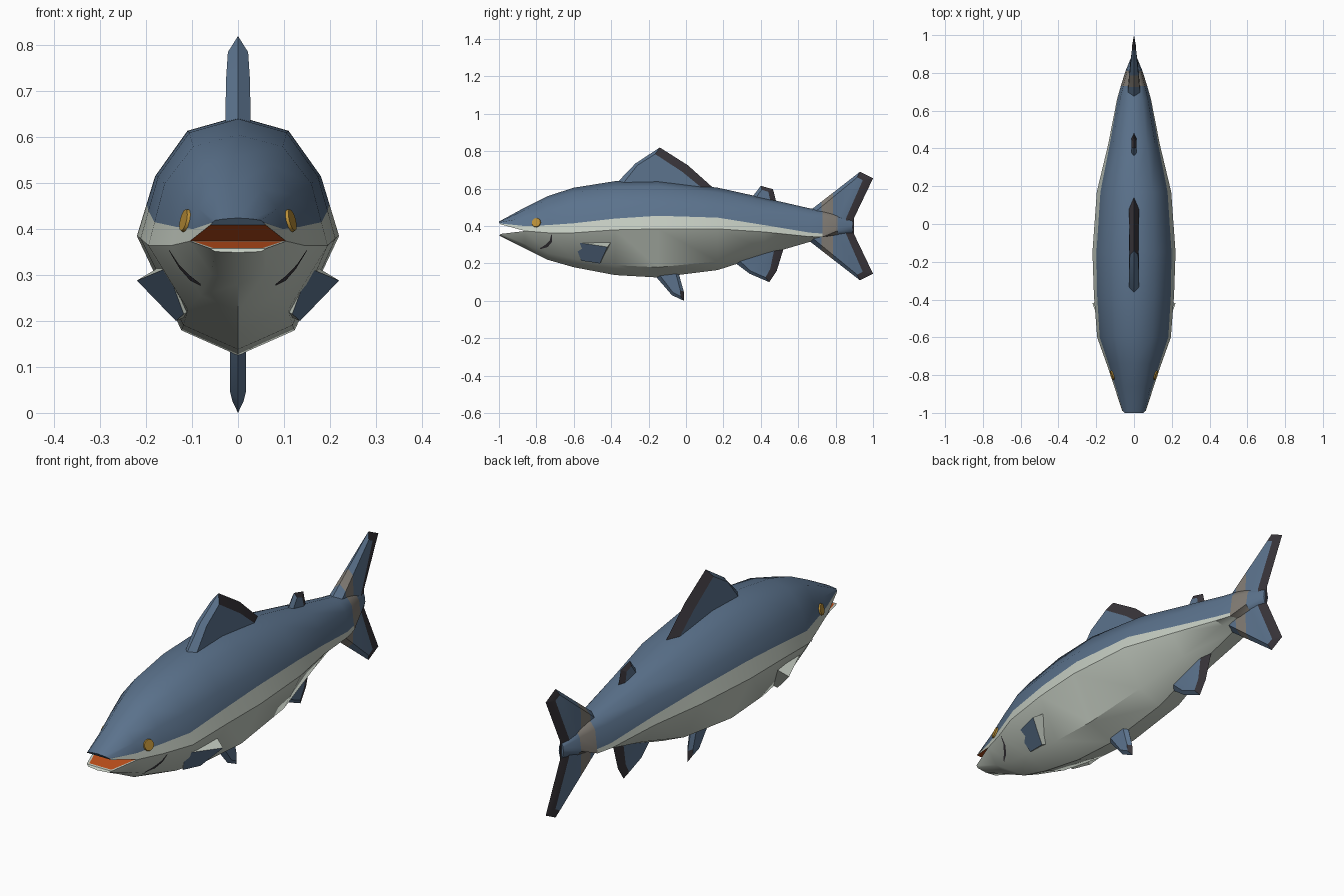
import bpy, bmesh, math
from mathutils import Vector

if "Cube" in bpy.data.objects:
    bpy.data.objects.remove(bpy.data.objects["Cube"])

def material(name, rgb):
    m = bpy.data.materials.new(name)
    m.diffuse_color = (*rgb, 1)
    m.use_nodes = True
    m.node_tree.nodes["Principled BSDF"].inputs["Base Color"].default_value = m.diffuse_color
    return m

MATS = [material("slate_blue", (0.105, 0.17, 0.265)),
        material("pale_belly", (0.56, 0.61, 0.54)),
        material("charcoal", (0.04, 0.035, 0.042)),
        material("grey_brown", (0.22, 0.20, 0.175)),
        material("amber", (0.50, 0.28, 0.04)),
        material("mouth_orange", (0.55, 0.085, 0.012))]
BLUE, PALE, DARK, BAND, AMBER, ORANGE = range(6)

def finish(name, bm, angle=35):
    bmesh.ops.recalc_face_normals(bm, faces=bm.faces)
    me = bpy.data.meshes.new(name)
    bm.to_mesh(me)
    bm.free()
    for m in MATS:
        me.materials.append(m)
    me.shade_smooth()
    me.set_sharp_from_angle(angle=math.radians(angle))
    ob = bpy.data.objects.new(name, me)
    bpy.context.collection.objects.link(ob)
    return ob

def face(bm, verts, mat):
    f = bm.faces.new(verts)
    f.material_index = mat
    return f

# ---- body: lofted 12-point rings, with one ring line on the colour boundary
# y, top z, bottom z, half width, colour boundary z
STATIONS = [(-.86, .50, .28, .105, .40), (-.74, .56, .22, .145, .405),
            (-.60, .605, .18, .195, .415), (-.38, .64, .138, .212, .44),
            (-.15, .645, .125, .22, .455), (.17, .605, .165, .197, .445),
            (.42, .55, .245, .137, .405), (.66, .495, .315, .09, .365),
            (.73, .485, .33, .07, .36), (.81, .465, .34, .045, .39),
            (.89, .43, .36, .012, .40)]

def half_section(y, top, bot, w, line):
    h = top - bot
    up, mid = .75, min(.5, (line - bot) / h - .12)
    cf = (line - bot) / h
    cx = 1 - .18 * (cf - mid) / (up - mid)
    pts = [(0, 1), (.5, .94), (.82, up), (cx, cf), (1, mid), (.56, .105), (0, 0)]
    return [(x * w, y, bot + f * h) for x, f in pts]

def ring(bm, half):
    pts = half + [(-x, y, z) for x, y, z in half[-2:0:-1]]
    return [bm.verts.new(p) for p in pts]

bm = bmesh.new()
rings = [ring(bm, half_section(*s)) for s in STATIONS]
for i, (a, b) in enumerate(zip(rings, rings[1:])):
    y = (STATIONS[i][0] + STATIONS[i + 1][0]) / 2
    for j in range(12):
        k = j if j < 6 else 11 - j
        mat = BLUE if k < 3 else PALE
        if y > .73:
            mat = BAND if y < .81 else BLUE
        n = (j + 1) % 12
        face(bm, (a[j], a[n], b[n], b[j]), mat)
face(bm, rings[-1], BLUE)

# jaws: upper and lower halves of the first ring run forward to separate tips
r = rings[0]
upper_half = [(0, -1, .424), (.03, -1, .422), (.05, -1, .419), (.056, -.995, .414), (.06, -.99, .409)]
lower_half = [(.062, -.99, .358), (.05, -.995, .351), (0, -1, .349)]
upper = [bm.verts.new((-x, y, z)) for x, y, z in upper_half[:0:-1]] + [bm.verts.new(p) for p in upper_half]
lower = [bm.verts.new(p) for p in lower_half] + [bm.verts.new((-x, y, z)) for x, y, z in lower_half[1::-1]]
upper_root = [r[i % 12] for i in range(8, 17)]
lower_root = r[4:9]
for j in range(8):
    face(bm, (upper[j], upper[j + 1], upper_root[j + 1], upper_root[j]), PALE if j in (0, 7) else BLUE)
for j in range(4):
    face(bm, (lower[j], lower[j + 1], lower_root[j + 1], lower_root[j]), PALE)
face(bm, upper, BLUE)
face(bm, lower, PALE)
# mouth lining, inset to leave lips
roof = face(bm, (upper[0], upper[-1], r[4], r[8]), ORANGE)
floor = face(bm, (lower[0], lower[-1], r[8], r[4]), ORANGE)
for f, lip in ((roof, DARK), (floor, PALE)):
    for g in bmesh.ops.inset_region(bm, faces=[f], thickness=.012)["faces"]:
        g.material_index = lip
    f.material_index = ORANGE
body = finish("body", bm, 40)

# ---- fins: sharp outline at x = 0 around a thick inner panel
def fin(name, outline, inner, dark, flip=None, band=False):
    z_of = (lambda z: flip - z) if flip else (lambda z: z)
    bm = bmesh.new()
    edge = [bm.verts.new((0, y, z_of(z))) for y, z in outline]
    n = len(outline)
    for s in (1, -1):
        panel = [bm.verts.new((s * t, y, z_of(z))) for y, z, t in inner]
        face(bm, panel, BLUE)
        for i in range(n):
            k = (i + 1) % n
            face(bm, (edge[i], edge[k], panel[k], panel[i]), DARK if i in dark else BLUE)
    if band:
        for y in (.725, .785):
            bmesh.ops.bisect_plane(bm, geom=bm.verts[:] + bm.edges[:] + bm.faces[:],
                                   plane_co=(0, y, 0), plane_no=(0, 1, 0))
        for f in bm.faces:
            if .725 < f.calc_center_median().y < .785:
                f.material_index = BAND
    return finish(name, bm, 20)

fin("dorsal_fin",
    [(-.38, .62), (-.27, .735), (-.14, .82), (.01, .725), (.15, .60)],
    [(-.35, .61, .028), (-.26, .725, .026), (-.165, .785, .022), (-.02, .69, .025), (.09, .60, .026)], {2, 3})
fin("adipose_fin",
    [(.35, .55), (.40, .615), (.465, .597), (.485, .52)],
    [(.365, .54, .014), (.405, .595, .012), (.44, .583, .012), (.455, .52, .014)], {1, 2})
fin("anal_fin",
    [(.26, .205), (.34, .145), (.445, .10), (.485, .16), (.525, .29)],
    [(.28, .22, .02), (.345, .16, .018), (.425, .125, .014), (.45, .17, .014), (.475, .29, .018)], {2, 3})
fin("pelvic_fin",
    [(-.17, .14), (-.075, .03), (-.01, 0), (-.012, .05), (-.04, .15)],
    [(-.15, .15, .018), (-.07, .045, .017), (-.03, .025, .012), (-.03, .055, .014), (-.055, .15, .017)], {2})
tail_edge = [(.64, .465), (.93, .69), (1.0, .655), (.897, .44), (.897, .38), (.70, .38)]
tail_panel = [(.665, .455, .035), (.915, .66, .012), (.945, .645, .01), (.855, .44, .016), (.855, .38, .018), (.72, .38, .04)]
for side, flip in (("upper", None), ("lower", .80)):
    fin("tail_" + side + "_lobe", tail_edge, tail_panel, {1, 2, 3}, flip, True)

# ---- paired details on both sides of the head
def on_body(y, z, s):
    hit, loc, nor, _ = body.ray_cast(Vector((s, y, z)), Vector((-s, 0, 0)))
    return loc, nor

bpy.context.view_layer.update()
for s, side in ((1, "right"), (-1, "left")):
    # pectoral fin: flap hinged at the front, raised at the back
    front = [(.155, -.60, .315), (.22, -.42, .288), (.135, -.46, .20), (.118, -.56, .215)]
    back = [(.13, -.58, .32), (.175, -.40, .315), (.10, -.45, .215), (.09, -.55, .23)]
    bm = bmesh.new()
    a, b = [[bm.verts.new((s * x, y, z)) for x, y, z in pts] for pts in (front, back)]
    face(bm, a, BLUE)
    face(bm, b, PALE)
    for i in range(4):
        k = (i + 1) % 4
        face(bm, (a[i], a[k], b[k], b[i]), PALE)
    finish("pectoral_fin_" + side, bm, 20)

    # eye: thin disc lying on the cheek
    loc, nor = on_body(-.80, .418, s)
    bm = bmesh.new()
    bmesh.ops.create_cone(bm, cap_ends=True, segments=12, radius1=.026, radius2=.024, depth=.009)
    for f in bm.faces:
        f.material_index = AMBER
    eye = finish("eye_" + side, bm)
    eye.rotation_euler = nor.to_track_quat('Z', 'Y').to_euler()
    eye.location = loc + nor * .002

    # gill slit: thin curved strip
    bm = bmesh.new()
    rows = []
    for y, z, w in ((-.718, .355, .002), (-.722, .32, .005), (-.745, .295, .006), (-.78, .28, .002)):
        row = []
        for d in (-w, w):
            loc, nor = on_body(y + d, z - d, s)
            row.append(bm.verts.new(loc + nor * .003))
        rows.append(row)
    for p, q in zip(rows, rows[1:]):
        f = face(bm, (p[0], p[1], q[1], q[0]), DARK)
    finish("gill_slit_" + side, bm)
